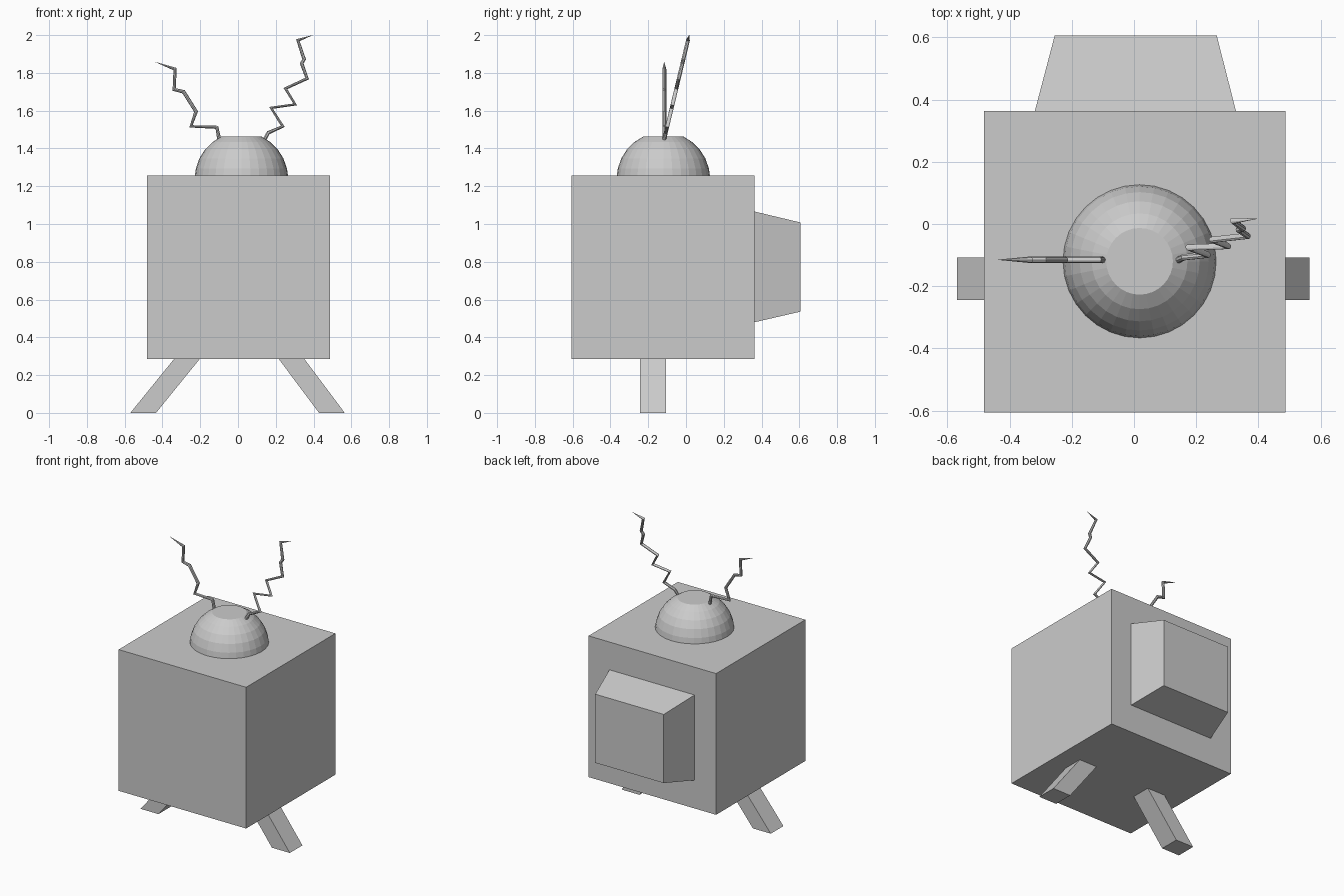
import bpy, bmesh, math

if "Cube" in bpy.data.objects:
    bpy.data.objects.remove(bpy.data.objects["Cube"])


def link(name, bm):
    bmesh.ops.recalc_face_normals(bm, faces=bm.faces)
    me = bpy.data.meshes.new(name)
    bm.to_mesh(me)
    bm.free()
    ob = bpy.data.objects.new(name, me)
    bpy.context.collection.objects.link(ob)
    return ob


def loft(name, ring_a, ring_b):
    """Closed solid between two matching rings."""
    bm = bmesh.new()
    a = [bm.verts.new(p) for p in ring_a]
    b = [bm.verts.new(p) for p in ring_b]
    n = len(a)
    for i in range(n):
        bm.faces.new((a[i], a[(i + 1) % n], b[(i + 1) % n], b[i]))
    bm.faces.new(a)
    bm.faces.new(b)
    return link(name, bm)


def rect_xz(x0, x1, z0, z1, y):
    return [(x0, y, z0), (x1, y, z0), (x1, y, z1), (x0, y, z1)]


def rect_xy(x0, x1, y0, y1, z):
    return [(x0, y0, z), (x1, y0, z), (x1, y1, z), (x0, y1, z)]


# Cabinet and tapered back housing
BASE, TOP = 0.286, 1.257
loft("cabinet", rect_xy(-0.483, 0.487, -0.607, 0.363, BASE),
     rect_xy(-0.483, 0.487, -0.607, 0.363, TOP))
loft("back_housing", rect_xz(-0.319, 0.328, 0.48, 1.066, 0.363),
     rect_xz(-0.255, 0.266, 0.536, 1.008, 0.606))

# Slanted legs
for name, bottom, top in (("left_leg", -0.502, -0.270), ("right_leg", 0.497, 0.283)):
    h = 0.068
    loft(name, rect_xy(bottom - h, bottom + h, -0.244, -0.107, 0),
         rect_xy(top - h, top + h, -0.244, -0.107, BASE))

# Faceted dome with a flat crown
R, CX, CY, CZ, SEG = 0.247, 0.018, -0.12, 1.24, 32
bm = bmesh.new()
angles = [86] + [90 * k / 7 for k in range(6, 1, -1)]
rings = []
for a in map(math.radians, angles):
    rings.append([bm.verts.new((CX + R * math.sin(a) * math.cos(t),
                                CY + R * math.sin(a) * math.sin(t),
                                CZ + R * math.cos(a)))
                  for t in (2 * math.pi * i / SEG for i in range(SEG))])
for lo, hi in zip(rings, rings[1:]):
    for i in range(SEG):
        j = (i + 1) % SEG
        bm.faces.new((lo[i], lo[j], hi[j], hi[i]))
bm.faces.new(rings[0])
bm.faces.new(rings[-1])
link("antenna_dome", bm)


# Zigzag antennas tapering to a point
def antenna(name, path, lean):
    cu = bpy.data.curves.new(name, 'CURVE')
    cu.dimensions = '3D'
    cu.bevel_depth = 0.0105
    cu.bevel_resolution = 2
    cu.use_fill_caps = True
    sp = cu.splines.new('POLY')
    sp.use_smooth = False
    sp.points.add(len(path) - 1)
    for p, (x, z) in zip(sp.points, path):
        p.co = (x, -0.115 + lean * (z - 1.45), z, 1)
    sp.points[-1].radius = 0.05
    bpy.context.collection.objects.link(bpy.data.objects.new(name, cu))


antenna("left_antenna", [(-0.098, 1.44), (-0.112, 1.512), (-0.249, 1.517),
                         (-0.222, 1.595), (-0.288, 1.70), (-0.338, 1.712),
                         (-0.333, 1.82), (-0.438, 1.858)], 0.0)
antenna("right_antenna", [(0.138, 1.44), (0.16, 1.483), (0.237, 1.517),
                          (0.175, 1.615), (0.303, 1.633), (0.251, 1.717),
                          (0.366, 1.77), (0.337, 1.85), (0.35, 1.872),
                          (0.317, 1.973), (0.396, 2.0)], 0.24)
